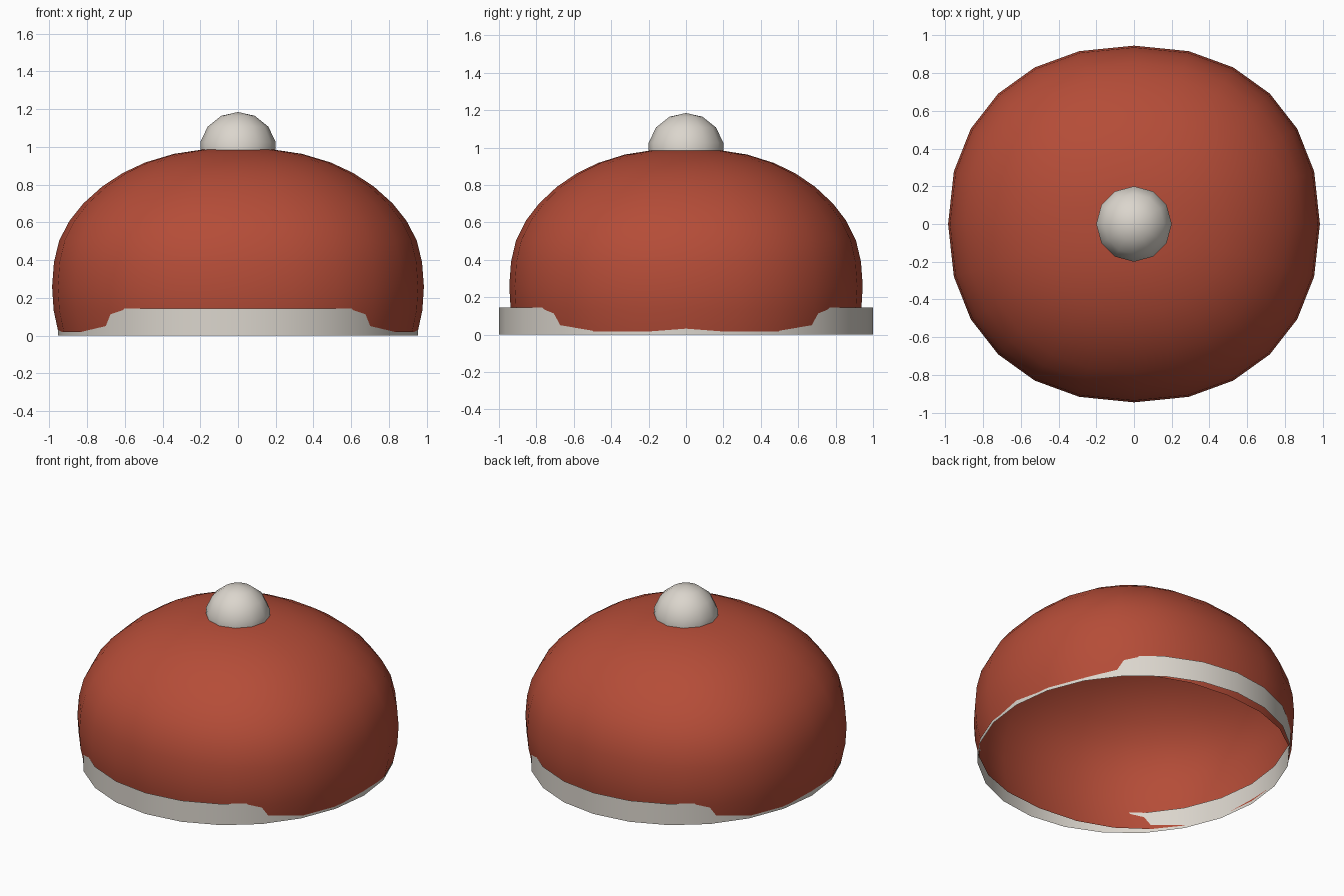
import bpy, bmesh, math

if "Cube" in bpy.data.objects:
    bpy.data.objects.remove(bpy.data.objects["Cube"])

SEG = 24


def material(name, rgb):
    m = bpy.data.materials.new(name)
    m.diffuse_color = (*rgb, 1)
    m.use_nodes = True
    m.node_tree.nodes["Principled BSDF"].inputs["Base Color"].default_value = m.diffuse_color
    return m


RED = material("brick_red", (0.46, 0.073, 0.039))
CREAM = material("warm_white", (0.71, 0.67, 0.61))


def spow(v, p):
    return math.copysign(abs(v) ** p, v) if abs(v) > 1e-9 else 0.0


def ring_shell(name, rings, power, mat, apex=None):
    """Open shell lofted through (x radius, y radius, z) rings, optionally closed at an apex."""
    bm = bmesh.new()
    loops = []
    for rx, ry, z in rings:
        loop = []
        for i in range(SEG):
            a = 2 * math.pi * i / SEG
            loop.append(bm.verts.new((rx * spow(math.cos(a), power),
                                      ry * spow(math.sin(a), power), z)))
        loops.append(loop)
    for low, high in zip(loops, loops[1:]):
        for i in range(SEG):
            j = (i + 1) % SEG
            bm.faces.new((low[i], low[j], high[j], high[i]))
    if apex is not None:
        tip = bm.verts.new((0, 0, apex))
        for i in range(SEG):
            bm.faces.new((loops[-1][i], loops[-1][(i + 1) % SEG], tip))
    return finish(name, bm, mat)


def finish(name, bm, mat):
    mesh = bpy.data.meshes.new(name)
    bm.to_mesh(mesh)
    bm.free()
    mesh.materials.append(mat)
    mesh.shade_smooth()
    ob = bpy.data.objects.new(name, mesh)
    bpy.context.collection.objects.link(ob)
    return ob


# Knitted crown: slightly squarish dome, open underneath
profile = [(0.952, 0.018), (0.977, 0.135), (0.985, 0.26), (0.975, 0.39),
           (0.947, 0.505), (0.892, 0.61), (0.82, 0.70), (0.72, 0.79),
           (0.61, 0.862), (0.49, 0.918), (0.34, 0.963), (0.195, 0.985)]
ring_shell("hat_crown", [(r, r * 0.945 / 0.985, z) for r, z in profile],
           0.905, RED, apex=0.992)

# Thin upright brim band
ring_shell("hat_band", [(0.955, 1.0, 0.0), (0.955, 1.0, 0.145)], 1.0, CREAM)

# Pompom
bm = bmesh.new()
bmesh.ops.create_uvsphere(bm, u_segments=12, v_segments=7, radius=0.205)
bmesh.ops.translate(bm, vec=(0, 0, 0.98), verts=bm.verts)
finish("pompom", bm, CREAM)
